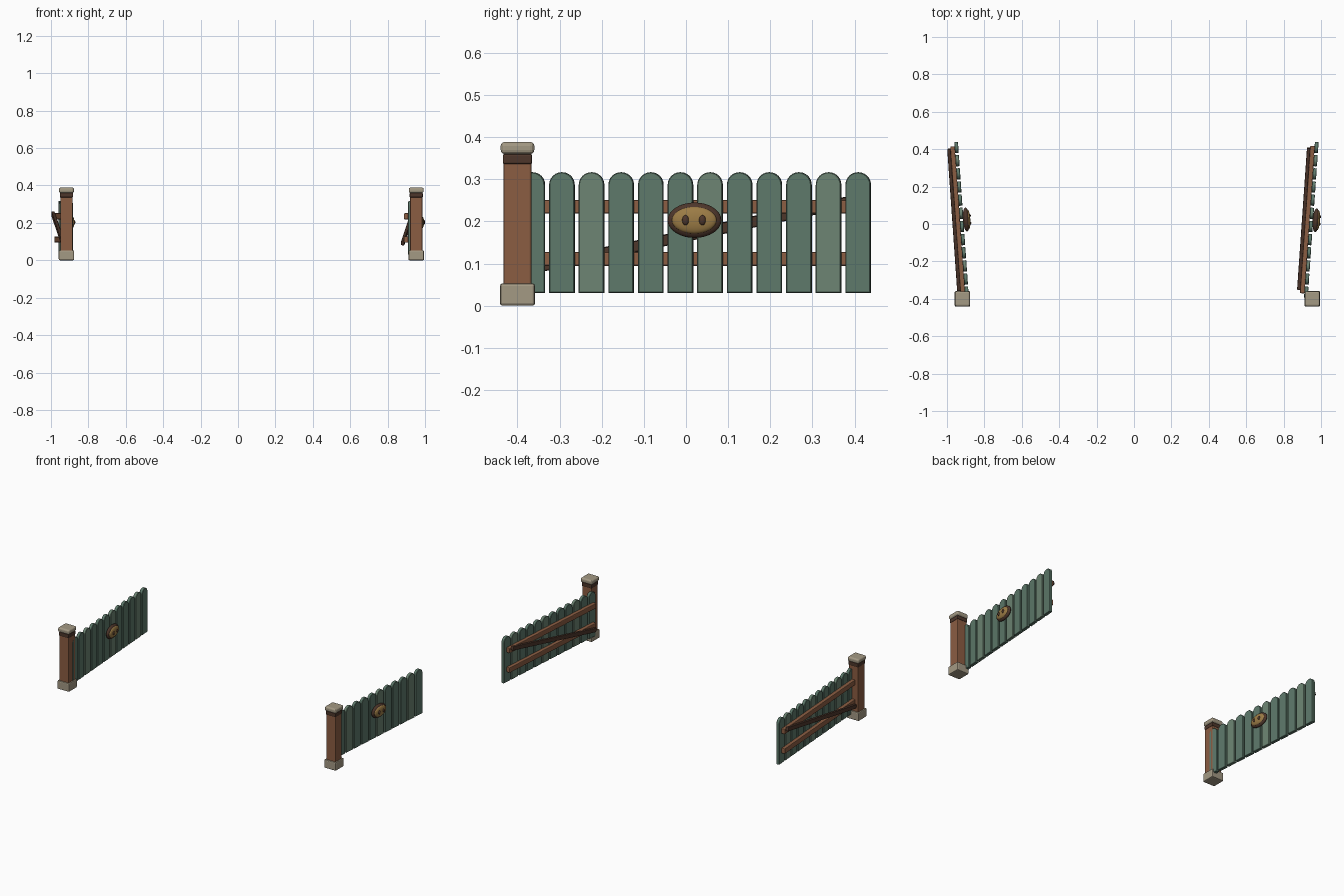
import bpy
import bmesh
import math
from mathutils import Matrix, Vector

cube = bpy.data.objects.get("Cube")
if cube:
    bpy.data.objects.remove(cube, do_unlink=True)


def make_material(name, color):
    mat = bpy.data.materials.new(name)
    mat.use_nodes = True
    rgba = (*color, 1)
    mat.diffuse_color = rgba
    bsdf = mat.node_tree.nodes["Principled BSDF"]
    bsdf.inputs["Base Color"].default_value = rgba
    bsdf.inputs["Roughness"].default_value = 0.8
    return mat


WOOD = make_material("brown_wood", (0.26, 0.11, 0.055))
DARK = make_material("dark_wood", (0.075, 0.037, 0.024))
STONE = make_material("pale_stone", (0.37, 0.32, 0.23))
GREEN = make_material("green_paint", (0.11, 0.19, 0.145))
LIGHT_GREEN = make_material("light_green_paint", (0.15, 0.23, 0.17))
GOLD = make_material("ochre_paint", (0.33, 0.2, 0.06))


def finish(bm, name, mat, place, smooth=False):
    bm.transform(place)
    bmesh.ops.recalc_face_normals(bm, faces=bm.faces)
    mesh = bpy.data.meshes.new(name)
    bm.to_mesh(mesh)
    bm.free()
    mesh.materials.append(mat)
    for poly in mesh.polygons:
        poly.use_smooth = smooth
    obj = bpy.data.objects.new(name, mesh)
    bpy.context.collection.objects.link(obj)
    return obj


def box(name, size, center, mat, place, bevel=0.004, segments=2, tilt=0):
    bm = bmesh.new()
    bmesh.ops.create_cube(bm, size=1)
    bm.transform(Matrix.Diagonal((*size, 1)))
    bmesh.ops.bevel(bm, geom=bm.edges[:], offset=bevel, segments=segments,
                    profile=0.5, affect='EDGES')
    bm.transform(Matrix.Translation(center) @ Matrix.Rotation(tilt, 4, 'X'))
    return finish(bm, name, mat, place)


def ellipsoid(name, radii, center, mat, place):
    bm = bmesh.new()
    bmesh.ops.create_uvsphere(bm, u_segments=32, v_segments=16, radius=1)
    # Poles point along the emblem's facing direction
    bm.transform(Matrix.Translation(center) @ Matrix.Diagonal((*radii, 1))
                 @ Matrix.Rotation(math.pi / 2, 4, 'Y'))
    return finish(bm, name, mat, place, smooth=True)


def picket(name, y, mat, place, width=0.06, depth=0.02, bottom=0.03, top=0.317):
    r = width / 2
    outline = [(y - r, bottom), (y + r, bottom)]
    for i in range(13):
        a = math.pi * i / 12
        outline.append((y + r * math.cos(a), top - r + r * math.sin(a)))
    bm = bmesh.new()
    face = bm.faces.new([bm.verts.new((-depth / 2, py, pz)) for py, pz in outline])
    side = bmesh.ops.extrude_face_region(bm, geom=[face])
    verts = [v for v in side["geom"] if isinstance(v, bmesh.types.BMVert)]
    bmesh.ops.translate(bm, verts=verts, vec=(depth, 0, 0))
    # Soften only the front and back outlines
    rims = [e for e in bm.edges if abs(e.verts[0].co.x - e.verts[1].co.x) < 1e-5]
    bmesh.ops.bevel(bm, geom=rims, offset=0.002, segments=1, affect='EDGES')
    return finish(bm, name, mat, place)


def post(side, x):
    place = Matrix.Translation((x, -0.4, 0))
    box(f"{side}_post_shaft", (0.066, 0.066, 0.3), (0, 0, 0.19), WOOD, place)
    box(f"{side}_post_base", (0.083, 0.083, 0.053), (0, 0, 0.0265), STONE, place, 0.006)
    box(f"{side}_post_collar", (0.07, 0.07, 0.024), (0, 0, 0.348), DARK, place)
    box(f"{side}_post_cap", (0.08, 0.08, 0.029), (0, 0, 0.3745), STONE, place, 0.01, 3)


def panel(side, x, turn):
    place = Matrix.Translation((x, 0.022, 0)) @ Matrix.Rotation(turn, 4, 'Z')
    # Row of round-topped pickets, every fourth one lighter
    for i in range(12):
        mat = LIGHT_GREEN if i % 4 == 2 else GREEN
        picket(f"{side}_picket_{i + 1}", (i - 5.5) * 0.0705, mat, place)
    # Rails and diagonal brace behind the pickets
    for label, z in (("lower", 0.111), ("upper", 0.235)):
        box(f"{side}_{label}_rail", (0.024, 0.79, 0.033), (-0.021, 0, z), WOOD, place)
    start, end = Vector((0, -0.377, 0.092)), Vector((0, 0.383, 0.25))
    run = end - start
    middle = (start + end) / 2
    box(f"{side}_brace", (0.018, run.length, 0.026), (-0.041, middle.y, middle.z),
        DARK, place, tilt=math.atan2(run.z, run.y))
    # Oval emblem
    z = 0.203
    ellipsoid(f"{side}_emblem_rim", (0.018, 0.064, 0.042), (0.025, 0, z), DARK, place)
    ellipsoid(f"{side}_emblem_face", (0.012, 0.053, 0.032), (0.035, 0, z), GOLD, place)
    for label, y in (("front", -0.02), ("back", 0.02)):
        ellipsoid(f"{side}_emblem_{label}_spot", (0.006, 0.008, 0.012),
                  (0.045, y, z), DARK, place)


for side, x, turn in (("right", -0.917, 4), ("left", 0.953, -4)):
    post(side, x)
    panel(side, x - 0.005, math.radians(turn))
